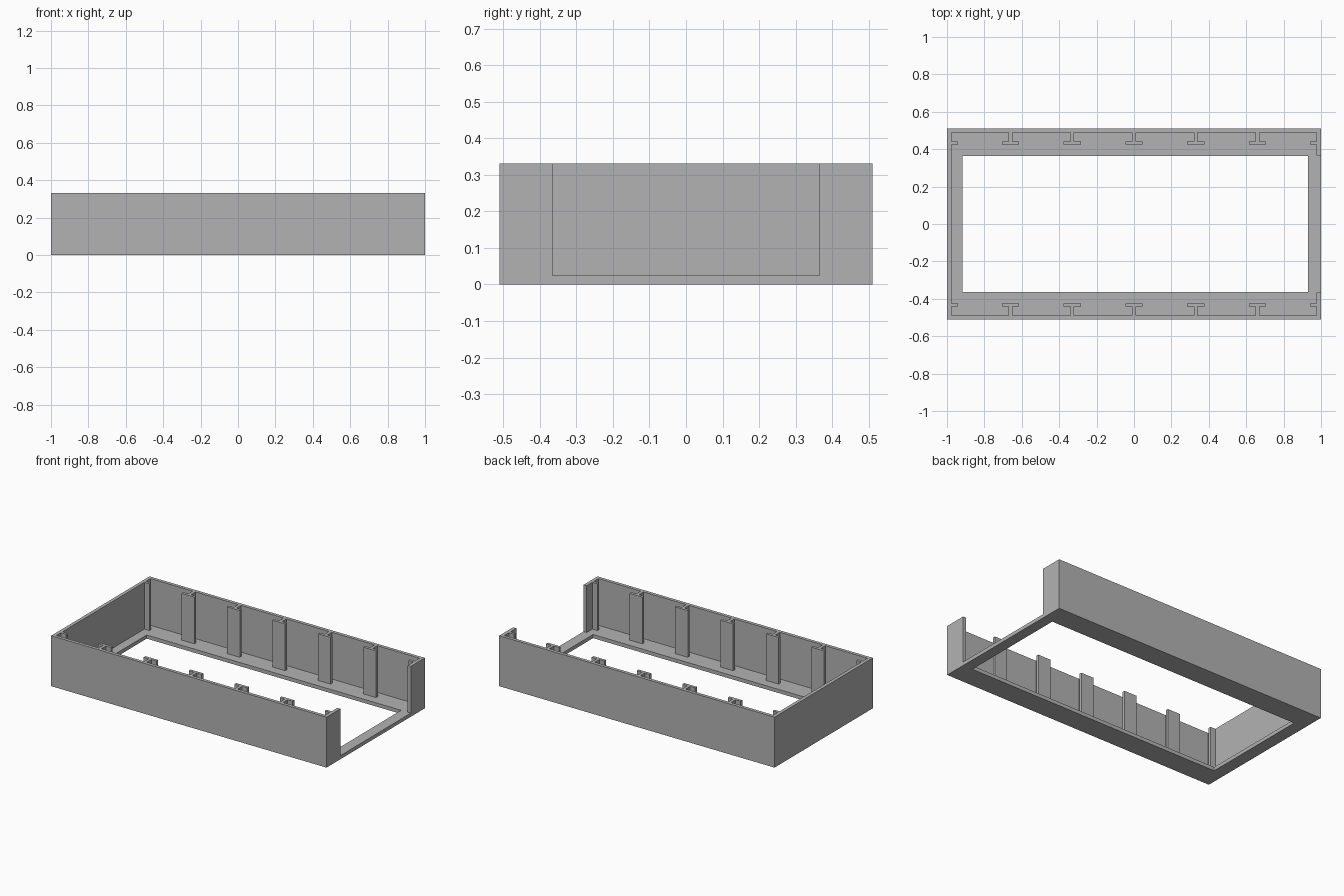
import bpy
import bmesh

if "Cube" in bpy.data.objects:
    bpy.data.objects.remove(bpy.data.objects["Cube"], do_unlink=True)

LENGTH, WIDTH, HEIGHT = 2.0, 1.02, 0.331
FLOOR = 0.024                    # thickness of the bottom ledge
WALL = 0.977                     # inner face of the end walls
SIDE = 0.488                     # inner face of the long walls
OPEN = 0.365                     # half width of the floor hole and end opening
FLANGE_IN, FLANGE_OUT = 0.424, 0.442
STEM, FLANGE, LIP = 0.01, 0.046, 0.94

grey = bpy.data.materials.new("mid grey")
grey.use_nodes = True
colour = (0.45, 0.45, 0.45, 1)
grey.diffuse_color = colour
grey.node_tree.nodes["Principled BSDF"].inputs["Base Color"].default_value = colour


def prism(name, outline, low, high):
    """Extrude a closed flat outline between two heights."""
    bm = bmesh.new()
    base = bm.faces.new([bm.verts.new((x, y, low)) for x, y in outline])
    top = bmesh.ops.extrude_face_region(bm, geom=[base])["geom"]
    verts = [v for v in top if isinstance(v, bmesh.types.BMVert)]
    bmesh.ops.translate(bm, verts=verts, vec=(0, 0, high - low))
    bmesh.ops.recalc_face_normals(bm, faces=bm.faces)
    mesh = bpy.data.meshes.new(name)
    bm.to_mesh(mesh)
    bm.free()
    mesh.materials.append(grey)
    obj = bpy.data.objects.new(name, mesh)
    bpy.context.scene.collection.objects.link(obj)
    return obj


def rect(x0, x1, y):
    return [(x0, -y), (x1, -y), (x1, y), (x0, y)]


# Cavity outline: open end, corner lips and T-shaped ribs left standing
half = [(1.1, OPEN), (WALL, OPEN), (WALL, FLANGE_IN), (LIP, FLANGE_IN),
        (LIP, FLANGE_OUT), (WALL, FLANGE_OUT), (WALL, SIDE)]
for i in range(5):
    x = 0.33 * (2 - i)
    half += [(x + STEM, SIDE), (x + STEM, FLANGE_OUT),
             (x + FLANGE, FLANGE_OUT), (x + FLANGE, FLANGE_IN),
             (x - FLANGE, FLANGE_IN), (x - FLANGE, FLANGE_OUT),
             (x - STEM, FLANGE_OUT), (x - STEM, SIDE)]
half += [(-WALL, SIDE), (-WALL, FLANGE_OUT), (-LIP, FLANGE_OUT),
         (-LIP, FLANGE_IN), (-WALL, FLANGE_IN)]
cavity_outline = half + [(x, -y) for x, y in reversed(half)]

# Tray body with the cavity and the floor hole cut out
tray = prism("tray_frame", rect(-LENGTH / 2, LENGTH / 2, WIDTH / 2), 0, HEIGHT)
cutters = [prism("cavity_cutter", cavity_outline, FLOOR, HEIGHT + 0.1),
           prism("floor_hole_cutter", rect(-0.918, 0.93, OPEN - 0.001), -0.1, 0.1)]
for cutter in cutters:
    cutter.hide_render = True
    cut = tray.modifiers.new(cutter.name, "BOOLEAN")
    cut.operation = "DIFFERENCE"
    cut.solver = "EXACT"
    cut.object = cutter

# Bake the cuts and drop the cutters
bpy.context.view_layer.update()
graph = bpy.context.evaluated_depsgraph_get()
baked = bpy.data.meshes.new_from_object(tray.evaluated_get(graph))
tray.modifiers.clear()
tray.data = baked
for cutter in cutters:
    bpy.data.objects.remove(cutter, do_unlink=True)
